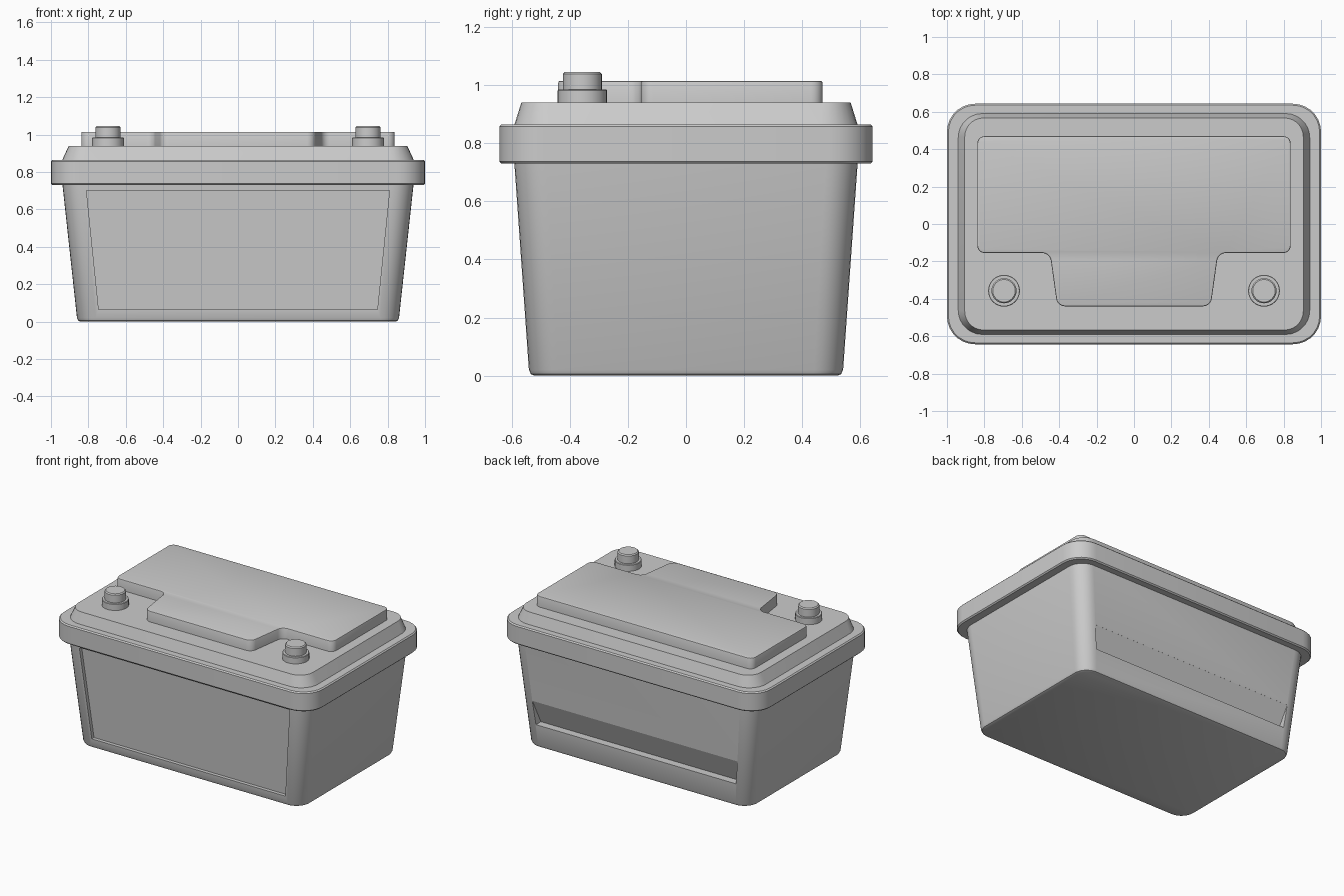
import bpy, bmesh
from math import sin, cos, pi

if "Cube" in bpy.data.objects:
    bpy.data.objects.remove(bpy.data.objects["Cube"])


def finish(name, bm, angle=0.6):
    bmesh.ops.recalc_face_normals(bm, faces=bm.faces)
    me = bpy.data.meshes.new(name)
    bm.to_mesh(me)
    bm.free()
    ob = bpy.data.objects.new(name, me)
    bpy.context.collection.objects.link(ob)
    smooth(ob, angle)
    return ob


def activate(ob):
    bpy.ops.object.select_all(action='DESELECT')
    ob.select_set(True)
    bpy.context.view_layer.objects.active = ob


def smooth(ob, angle=0.6):
    activate(ob)
    bpy.ops.object.shade_smooth_by_angle(angle=angle)


def rounded_rect(hx, hy, r, seg=7):
    pts = []
    for k, (sx, sy) in enumerate([(1, 1), (-1, 1), (-1, -1), (1, -1)]):
        for i in range(seg + 1):
            a = (k + i / seg) * pi / 2
            pts.append((sx * (hx - r) + r * cos(a), sy * (hy - r) + r * sin(a)))
    return pts


def loft(name, rings):
    """Stack of (outline, z) rings with the ends capped."""
    bm = bmesh.new()
    loops = [[bm.verts.new((x, y, z)) for x, y in pts] for pts, z in rings]
    for a, b in zip(loops, loops[1:]):
        n = len(a)
        for i in range(n):
            j = (i + 1) % n
            bm.faces.new((a[i], a[j], b[j], b[i]))
    bm.faces.new(loops[0][::-1])
    bm.faces.new(loops[-1])
    return finish(name, bm)


def box_loft(name, rows):
    return loft(name, [(rounded_rect(hx, hy, r), z) for hx, hy, r, z in rows])


def recess(target, side, lo, hi):
    """Cut a trapezoid pocket; lo/hi are (half width, z, depth) on the sloped wall."""
    bm = bmesh.new()
    quads = []
    for outer in (True, False):
        q = []
        for (hx, z, d), signs in ((lo, (-1, 1)), (hi, (1, -1))):
            wall = 0.54 + 0.052 * z / 0.735
            for s in signs:
                q.append(bm.verts.new((s * hx, side * (0.8 if outer else wall - d), z)))
        quads.append(q)
    a, b = quads
    bm.faces.new(a)
    bm.faces.new(b[::-1])
    for i in range(4):
        j = (i + 1) % 4
        bm.faces.new((a[i], b[i], b[j], a[j]))
    cutter = finish("recess_cutter", bm)
    cutter.hide_render = True
    mod = target.modifiers.new("recess", 'BOOLEAN')
    mod.operation = 'DIFFERENCE'
    mod.solver = 'EXACT'
    mod.object = cutter
    activate(target)
    bpy.ops.object.modifier_apply(modifier=mod.name)
    bpy.data.objects.remove(cutter)


# tapered case with a label recess in front and a wedge grip at the back
case = box_loft("case", [(0.842, 0.522, 0.085, 0), (0.854, 0.534, 0.095, 0.005),
                         (0.861, 0.541, 0.1, 0.02), (0.94, 0.592, 0.11, 0.745)])
recess(case, -1, (0.745, 0.065, 0.025), (0.81, 0.70, 0.025))
recess(case, 1, (0.77, 0.16, 0.055), (0.79, 0.325, 0.001))
smooth(case)

# overhanging rim
box_loft("rim", [(0.992, 0.635, 0.142, 0.73), (1.0, 0.643, 0.15, 0.738),
                 (1.0, 0.643, 0.15, 0.857), (0.992, 0.635, 0.142, 0.865)])

# sloped lid
box_loft("lid", [(0.942, 0.592, 0.13, 0.86), (0.905, 0.567, 0.1, 0.94)])

# raised cover with notches for the terminals
half = [(0.41, -0.44), (0.45, -0.155), (0.838, -0.155), (0.838, 0.47)]
outline = half + [(-x, y) for x, y in reversed(half)]
bm = bmesh.new()
base = bm.faces.new([bm.verts.new((x, y, 0.93)) for x, y in outline])
bmesh.ops.bevel(bm, geom=bm.verts[:], offset=0.04, segments=5, profile=0.5, affect='VERTICES')
base = bm.faces[:]
up = bmesh.ops.extrude_face_region(bm, geom=base)["geom"]
bmesh.ops.translate(bm, verts=[v for v in up if isinstance(v, bmesh.types.BMVert)], vec=(0, 0, 0.085))
rim_edges = [e for e in bm.edges if all(v.co.z > 1.0 for v in e.verts)]
bmesh.ops.bevel(bm, geom=rim_edges, offset=0.007, segments=2, profile=0.5, affect='EDGES')
finish("cover", bm)

# terminals
for side, s in (("left", -1), ("right", 1)):
    steps = [(0.085, 0.93), (0.085, 0.982), (0.082, 0.985), (0.067, 0.985),
             (0.067, 1.038), (0.06, 1.045)]
    loft("terminal_" + side, [([(s * 0.695 + r * cos(i * pi / 16), -0.357 + r * sin(i * pi / 16))
                                for i in range(32)], z) for r, z in steps])
